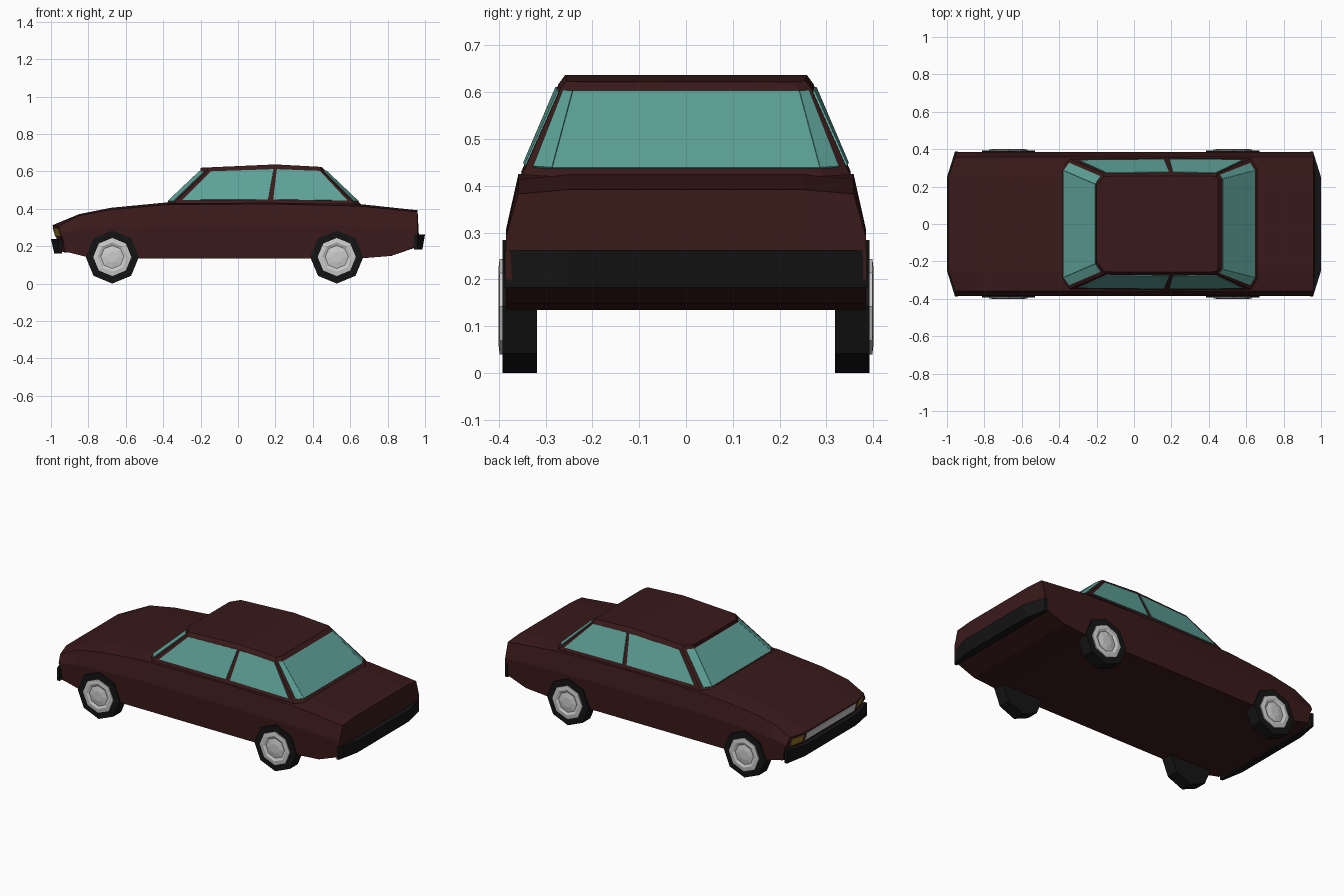
import bpy
from math import sin, cos, pi
from mathutils import Vector

if "Cube" in bpy.data.objects:
    bpy.data.objects.remove(bpy.data.objects["Cube"])


def material(name, rgb):
    m = bpy.data.materials.new(name)
    m.diffuse_color = (*rgb, 1)
    m.use_nodes = True
    m.node_tree.nodes["Principled BSDF"].inputs["Base Color"].default_value = m.diffuse_color
    return m


MAROON = material("maroon_paint", (0.042, 0.010, 0.010))
GLASS = material("teal_glass", (0.11, 0.36, 0.31))
BLACK = material("black_rubber", (0.007, 0.007, 0.007))
AMBER = material("amber_lamp", (0.30, 0.17, 0.02))


def make(name, verts, faces, mat=None):
    me = bpy.data.meshes.new(name)
    me.from_pydata([tuple(v) for v in verts], [], faces)
    me.update()
    ob = bpy.data.objects.new(name, me)
    bpy.context.collection.objects.link(ob)
    if mat:
        me.materials.append(mat)
    return ob


def outward(ob):
    import bmesh
    bm = bmesh.new()
    bm.from_mesh(ob.data)
    bmesh.ops.recalc_face_normals(bm, faces=bm.faces)
    bm.to_mesh(ob.data)
    bm.free()
    return ob


def loft(name, rings, mat=None, caps=True):
    """Skin a list of closed rings with equal point counts."""
    n = len(rings[0])
    verts = [p for r in rings for p in r]
    faces = []
    for k in range(len(rings) - 1):
        for i in range(n):
            j = (i + 1) % n
            faces.append((k * n + i, k * n + j, (k + 1) * n + j, (k + 1) * n + i))
    if caps:
        faces.append(tuple(range(n)))
        faces.append(tuple(range((len(rings) - 1) * n, len(rings) * n)))
    return outward(make(name, verts, faces, mat))


def panel(name, quad, u0, u1, v0, v1, mat=None, lift=0.004, taper=(0, 0)):
    """Flat panel laid just above a quad (bottom a-b, top d-c)."""
    a, b, c, d = [Vector(p) for p in quad]

    def at(u, v):
        return a.lerp(b, u).lerp(d.lerp(c, u), v)
    n = (b - a).cross(d - a).normalized()
    mid = (a + b + c + d) / 4
    if n.dot(mid - Vector((mid.x * 0.5, 0, 0.2))) < 0:
        n = -n
    pts = [at(u0, v0), at(u1, v0), at(u1 - taper[1], v1), at(u0 + taper[0], v1)]
    verts = [p + n * lift for p in pts] + [p - n * 0.002 for p in pts]
    faces = [(0, 1, 2, 3), (7, 6, 5, 4)] + [
        (i, i + 4, (i + 1) % 4 + 4, (i + 1) % 4) for i in range(4)]
    return outward(make(name, verts, faces, mat))


# Lower body: side profile lofted across the width, tapered at corners and shoulders
TOP = [(-0.992, 0.312), (-0.85, 0.371), (-0.68, 0.405), (-0.38, 0.434),
       (0.2, 0.437), (0.65, 0.425), (0.96, 0.392)]
LOW = [(0.97, 0.20), (0.82, 0.148), (0.66, 0.135), (-0.78, 0.135),
       (-0.90, 0.165), (-0.96, 0.17), (-0.97, 0.24)]


def body_ring(y, pull, drop):
    ring = []
    for x, z in TOP:
        e = pull if x < -0.9 else 0
        ring.append((x + e, y, z - (z - 0.24) * drop))
    for x, z in LOW:
        e = pull * 0.8 if x < -0.92 else (-pull * 0.25 if x > 0.9 else 0)
        ring.append((x + e, y, z))
    return ring


STATIONS = [(0.384, 0.042, 0.65), (0.358, 0.034, 0.06), (0.25, 0, 0)]
half = [body_ring(*s) for s in STATIONS]
mirror = [[(x, -y, z) for x, y, z in r] for r in reversed(half)]
loft("lower_body", half + mirror, MAROON)

# Cabin shell: half outlines from windscreen centre side to rear, mirrored
BASE = [(-0.385, 0.29, 0.428), (-0.345, 0.347, 0.428), (0.17, 0.352, 0.43),
        (0.625, 0.35, 0.424), (0.662, 0.29, 0.42)]
EAVE = [(-0.20, 0.21, 0.603), (-0.16, 0.268, 0.605), (0.20, 0.272, 0.618),
        (0.443, 0.268, 0.608), (0.466, 0.24, 0.606)]
CROWN = [(-0.20, 0.20, 0.619), (-0.16, 0.255, 0.621), (0.20, 0.258, 0.637),
         (0.44, 0.255, 0.624), (0.45, 0.23, 0.622)]


def flip(p):
    return (p[0], -p[1], p[2])


def whole(h):
    return h + [flip(p) for p in reversed(h)]


loft("cabin_shell", [whole(BASE), whole(EAVE), whole(CROWN)], MAROON, caps=False)
make("roof", whole(CROWN), [(9, 8, 7, 2, 1, 0)[::1], (7, 6, 5, 4, 3, 2)], MAROON)

# Windscreen and rear window centres
panel("windscreen", (BASE[0], flip(BASE[0]), flip(EAVE[0]), EAVE[0]), 0, 1, 0.06, 0.97, GLASS)
panel("rear_window", (BASE[4], flip(BASE[4]), flip(EAVE[4]), EAVE[4]), 0, 1, 0.09, 0.97, GLASS)

# Side windows, wrapped glass corners and lamps on both sides
for side, f in (("left", lambda p: p), ("right", flip)):
    def q(i, j):
        return [f(BASE[i]), f(BASE[j]), f(EAVE[j]), f(EAVE[i])]
    panel(side + "_windscreen_corner", q(0, 1), 0, 0.72, 0.06, 0.97, GLASS)
    panel(side + "_rear_window_corner", q(4, 3), 0, 0.7, 0.09, 0.97, GLASS)
    panel(side + "_front_window", q(1, 2), 0.06, 0.975, 0.10, 0.96, GLASS)
    panel(side + "_back_window", q(2, 3), 0.035, 0.95, 0.10, 0.96, GLASS)
    lamp = [f(half[2][-1]), f(half[1][-1]), f(half[1][0]), f(half[2][0])]
    panel(side + "_headlamp", lamp, 0.12, 0.88, 0.2, 0.8, AMBER)

# Grille across the nose
nose = [half[2][-1], flip(half[2][-1]), flip(half[2][0]), half[2][0]]
panel("grille", nose, 0.02, 0.98, 0.15, 0.85)


# Bumpers wrap round the corners, leaning in slightly towards the bottom
def bumper(name, s, z0, z1, lean):
    def ring(z, d):
        outer = [(0.94, 0.388), (0.957, 0.388), (1.0 - d, 0.25)]
        pts = outer + [(x, -y) for x, y in reversed(outer)]
        return [(s * x, y, z) for x, y in pts]
    loft(name, [ring(z0, lean), ring(z1, 0)], BLACK)


bumper("front_bumper", -1, 0.16, 0.238, 0.018)
bumper("rear_bumper", 1, 0.183, 0.263, 0.014)


# Wheels: octagonal tyre with a dished hub
def disc_rings(x, s, profile):
    return [[(x + r * sin(i * pi / 4), s * y, 0.142 + r * cos(i * pi / 4)) for i in range(8)]
            for r, y in profile]


for end, x in (("front", -0.672), ("rear", 0.528)):
    for side, s in (("left", 1), ("right", -1)):
        loft(f"{end}_{side}_tyre", disc_rings(x, s, [
            (0.142, 0.318), (0.142, 0.392)]), BLACK)
        loft(f"{end}_{side}_hub", disc_rings(x, s, [
            (0.102, 0.38), (0.102, 0.398), (0.078, 0.401), (0.062, 0.394), (0.03, 0.4)]))
